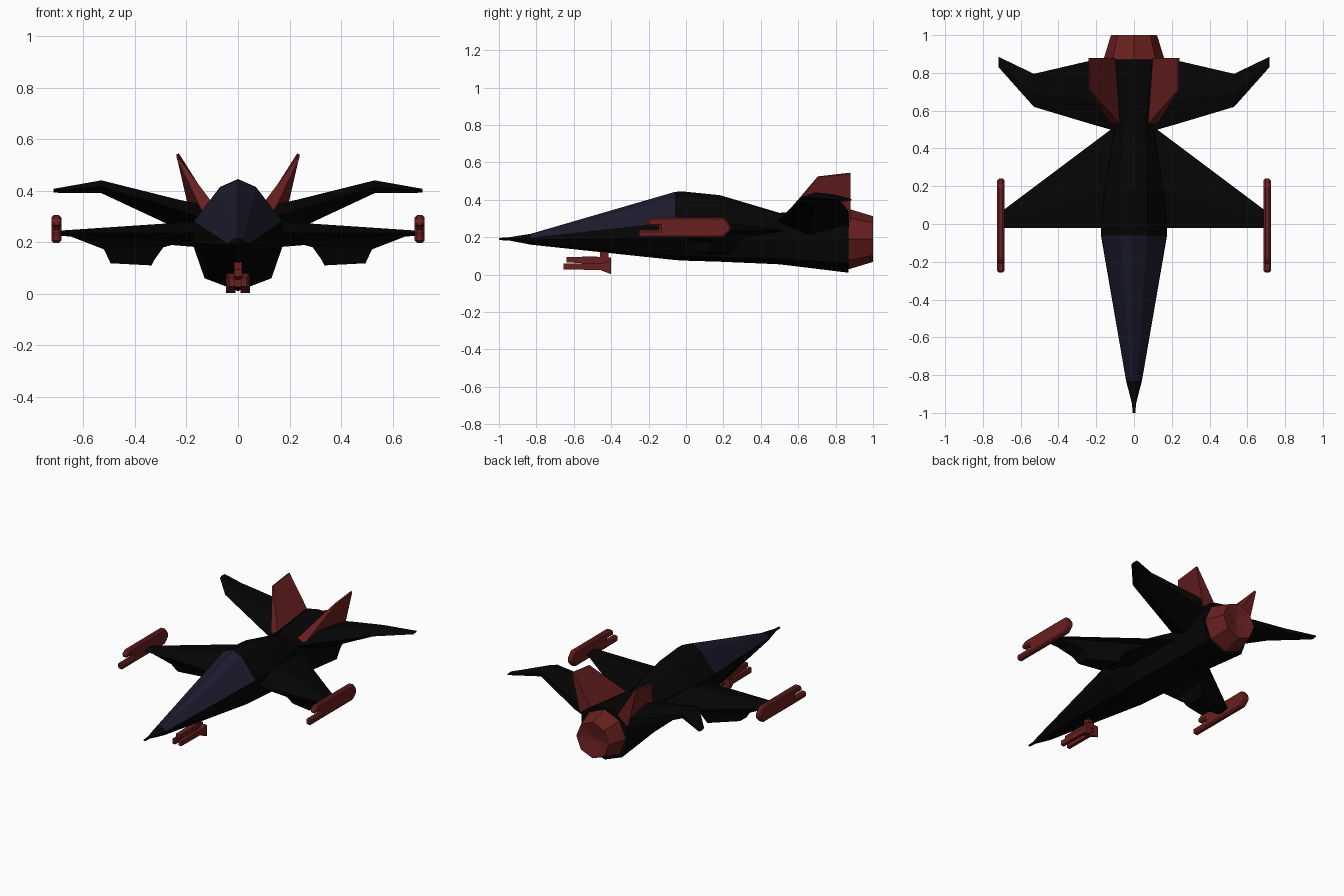
import bpy, bmesh, math

if "Cube" in bpy.data.objects:
    bpy.data.objects.remove(bpy.data.objects["Cube"])


def material(name, rgb):
    m = bpy.data.materials.new(name)
    m.diffuse_color = (*rgb, 1)
    m.use_nodes = True
    m.node_tree.nodes["Principled BSDF"].inputs["Base Color"].default_value = m.diffuse_color
    return m


BLACK = material("hull_black", (0.0015, 0.0015, 0.0015))
RED = material("dark_red", (0.14, 0.014, 0.014))
GLASS = material("canopy_navy", (0.011, 0.011, 0.027))


def finish(name, bm, mats, mirror=False):
    bmesh.ops.recalc_face_normals(bm, faces=bm.faces)
    me = bpy.data.meshes.new(name)
    bm.to_mesh(me)
    bm.free()
    ob = bpy.data.objects.new(name, me)
    bpy.context.collection.objects.link(ob)
    for m in mats:
        me.materials.append(m)
    if mirror:
        ob.modifiers.new("mirror", 'MIRROR')
    return ob


def loft(sections):
    """Skin a list of closed rings that share a point count."""
    bm = bmesh.new()
    rings = [[bm.verts.new(p) for p in s] for s in sections]
    n = len(rings[0])
    for a, b in zip(rings, rings[1:]):
        for i in range(n):
            j = (i + 1) % n
            bm.faces.new((a[i], a[j], b[j], b[i]))
    bm.faces.new(rings[0])
    bm.faces.new(rings[-1])
    return bm


def extrude_profile(points, x0, x1):
    """Extrude a (y, z) outline from x0 to x1."""
    return loft([[(x, y, z) for y, z in points] for x in (x0, x1)])


def box(x0, x1, y0, y1, z0, z1):
    return extrude_profile([(y0, z0), (y1, z0), (y1, z1), (y0, z1)], x0, x1)


# Fuselage: y, top z, then four half-width points (x, z), bottom z
stations = [
    (-1.00, .196, (.004, .195), (.007, .192), (.007, .188), (.004, .185), .184),
    (-.95, .199, (.006, .198), (.011, .193), (.011, .188), (.006, .184), .183),
    (-.83, .218, (.018, .213), (.042, .195), (.042, .185), (.025, .165), .160),
    (-.06, .442, (.070, .412), (.172, .280), (.175, .200), (.100, .100), .078),
    (-.02, .445, (.070, .414), (.172, .280), (.175, .195), (.102, .098), .075),
    (.18, .425, (.068, .398), (.155, .280), (.160, .190), (.112, .092), .069),
    (.50, .330, (.055, .322), (.100, .280), (.115, .180), (.112, .085), .055),
    (.87, .362, (.090, .345), (.175, .280), (.175, .190), (.130, .060), .010),
]
rings = []
for y, top, *half, bot in stations:
    rings.append([(0, y, top)] + [(x, y, z) for x, z in half] + [(0, y, bot)]
                 + [(-x, y, z) for x, z in reversed(half)])
bm = loft(rings)
bmesh.ops.recalc_face_normals(bm, faces=bm.faces)
for f in bm.faces:  # canopy: upward faces in front of the cockpit's rear frame
    c = f.calc_center_median()
    if -.83 < c.y < -.1 and f.normal.z > .25:
        f.material_index = 1
finish("fuselage", bm, [BLACK, GLASS])


def wing(name, sections, blunt):
    """Sections: x, front y, rear y, edge z, top z, bottom z.
    blunt is the rear edge height as a share of the thickness."""
    rings = []
    for x, yf, yr, z, zt, zb in sections:
        ym = yf + (yr - yf) * .4
        rings.append([(x, yf, z), (x, ym, zt), (x, yr, z + (zt - z) * blunt),
                      (x, yr, z - (z - zb) * blunt), (x, ym, zb)])
    finish(name, loft(rings), [BLACK], True)


# Main and rear wings
wing("main_wing", [(.09, -.02, .525, .235, .285, .175),
                   (.69, -.02, .075, .235, .245, .225)], .05)
wing("rear_wing", [(.09, .49, .875, .280, .335, .200),
                   (.23, .53, .865, .325, .365, .250),
                   (.53, .62, .795, .415, .440, .390),
                   (.717, .83, .885, .400, .407, .392)], .5)

# Fairing hanging under each main wing
finish("underwing_fairing", loft([
    [(.18, .00, .21), (.67, .00, .230), (.67, .07, .232), (.20, .38, .22)],
    [(.29, .07, .18), (.52, .03, .172), (.52, .14, .175), (.30, .28, .18)],
    [(.34, .10, .11), (.495, .06, .118), (.495, .13, .12), (.335, .25, .11)],
]), [BLACK], True)

# Canted tail fins
finish("tail_fin", loft([
    [(.075, .53, .32), (.125, .53, .29), (.18, .88, .28), (.10, .88, .34)],
    [(.229, .705, .525), (.237, .705, .522), (.240, .88, .54), (.230, .88, .545)],
]), [RED], True)

# Wingtip launch pods with a slot at the front
pod = finish("wingtip_pod", extrude_profile(
    [(-.257, .197), (.20, .197), (.24, .235), (.24, .26), (.205, .305),
     (-.18, .305), (-.21, .285), (-.21, .258), (-.14, .258), (-.14, .238),
     (-.257, .238)], .686, .724), [RED], True)
bev = pod.modifiers.new("bevel", 'BEVEL')
bev.width = .009
bev.segments = 1

# Eight-sided engine nozzle with a shallow recessed end
finish("engine_nozzle", loft([
    [(r * math.cos(k * math.pi / 4), y, .19 + r * math.sin(k * math.pi / 4))
     for k in range(8)]
    for r, y in ((.16, .86), (.16, .875), (.122, 1.0), (.01, .975))
]), [RED])

# Gun under the nose: mount, upper body and twin flared barrels
finish("gun_mount", box(-.015, .015, -.46, -.415, .08, .15), [RED])
finish("gun_body", extrude_profile(
    [(-.64, .066), (-.40, .05), (-.40, .09), (-.50, .097), (-.64, .093)],
    -.016, .016), [RED])
finish("gun_barrel", loft([
    [(a, y, z0), (b, y, z0), (b, y, z1), (a, y, z1)]
    for y, a, b, z0, z1 in ((-.655, .012, .034, .027, .060),
                            (-.46, .012, .034, .025, .060),
                            (-.40, .010, .046, .002, .078))
]), [RED], True)
finish("gun_crossbar", box(-.02, .02, -.47, -.41, .025, .07), [RED])
